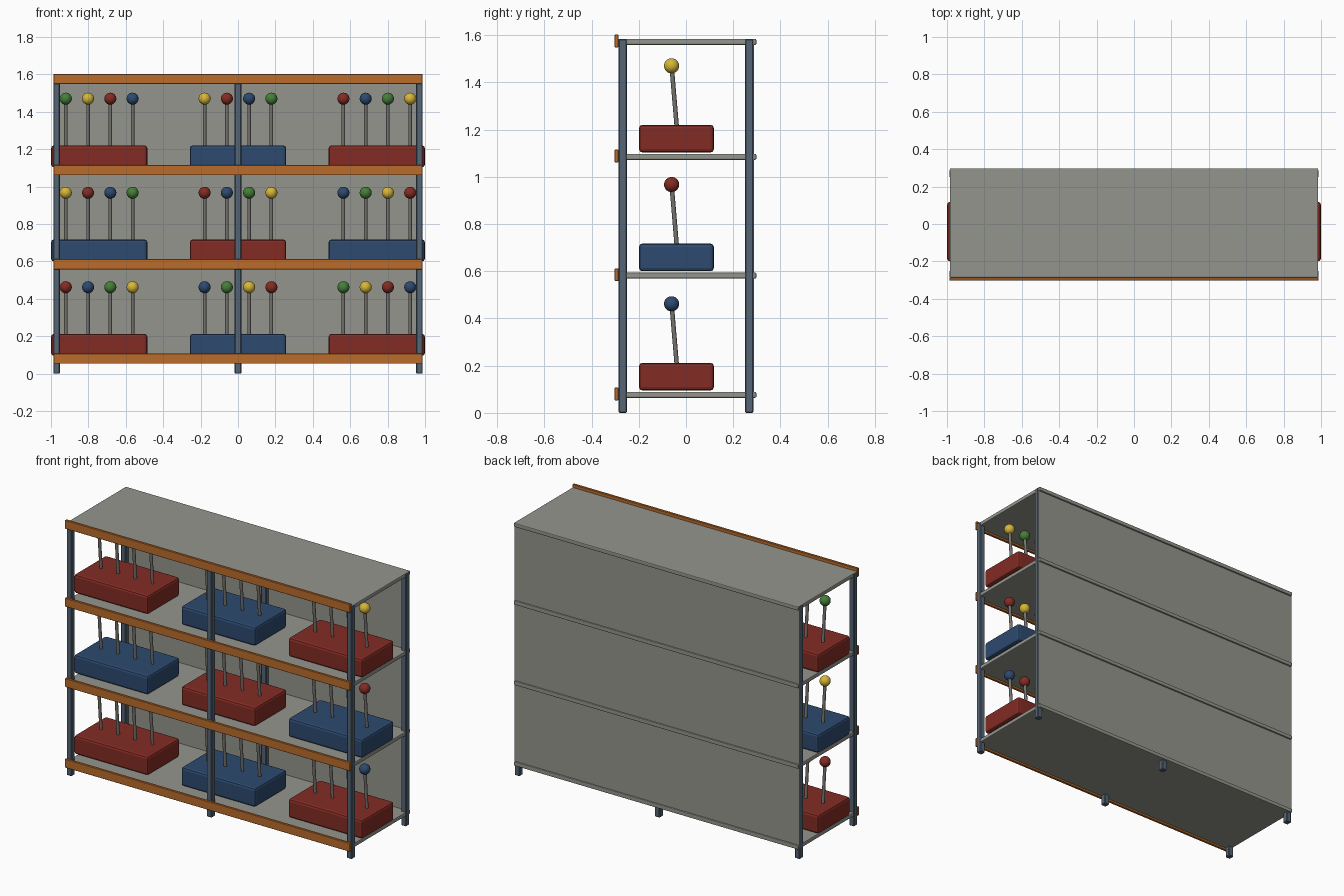
import bpy
import math
from mathutils import Vector

cube = bpy.data.objects.get("Cube")
if cube:
    bpy.data.objects.remove(cube, do_unlink=True)


def material(name, rgb):
    m = bpy.data.materials.new(name)
    m.use_nodes = True
    m.diffuse_color = (*rgb, 1)
    m.node_tree.nodes["Principled BSDF"].inputs["Base Color"].default_value = (*rgb, 1)
    return m


grey = material("panel grey", (0.30, 0.30, 0.27))
steel = material("steel blue", (0.09, 0.13, 0.18))
orange = material("orange", (0.50, 0.15, 0.025))
metal = material("rod metal", (0.18, 0.175, 0.16))
red = material("red", (0.23, 0.025, 0.017))
blue = material("blue", (0.026, 0.068, 0.16))
green = material("green", (0.06, 0.21, 0.04))
yellow = material("yellow", (0.68, 0.47, 0.04))


def box(name, lo, hi, mat, bevel=0.0, segments=1):
    """Box between two corners, with optionally bevelled edges."""
    lo, hi = Vector(lo), Vector(hi)
    bpy.ops.mesh.primitive_cube_add(size=1, location=(lo + hi) / 2)
    ob = bpy.context.object
    ob.name = name
    ob.scale = hi - lo
    bpy.ops.object.transform_apply(location=False, rotation=False, scale=True)
    ob.data.materials.append(mat)
    if bevel:
        mod = ob.modifiers.new("bevel", "BEVEL")
        mod.width = bevel
        mod.segments = segments
    return ob


def rod(name, a, b, radius, mat):
    """Cylinder between two points."""
    a, b = Vector(a), Vector(b)
    bpy.ops.mesh.primitive_cylinder_add(vertices=16, radius=radius, depth=(b - a).length,
                                        location=(a + b) / 2)
    ob = bpy.context.object
    ob.name = name
    ob.rotation_euler = (b - a).to_track_quat("Z", "Y").to_euler()
    ob.data.materials.append(mat)
    bpy.ops.object.shade_smooth_by_angle(angle=math.radians(40))


def knob(name, centre, radius, mat):
    bpy.ops.mesh.primitive_uv_sphere_add(segments=24, ring_count=16, radius=radius, location=centre)
    ob = bpy.context.object
    ob.name = name
    ob.data.materials.append(mat)
    bpy.ops.object.shade_smooth()


HALF = 0.987
shelf_tops = [0.089, 0.594, 1.097, 1.584]

# Upright posts, three in front and three behind
for side, y in (("front", -0.268), ("back", 0.268)):
    for place, x in (("right", -0.97), ("middle", 0), ("left", 0.97)):
        box(f"{side}_post_{place}", (x - 0.0175, y - 0.0175, 0), (x + 0.0175, y + 0.0175, 1.583),
            steel, 0.004)

# Shelves with orange front rails
for i, top in enumerate(shelf_tops):
    box(f"shelf_{i}", (-HALF + 0.002, -0.287, top - 0.025), (HALF - 0.002, 0.298, top),
        grey, 0.005, 2)
    mid = top - 0.009
    box(f"front_rail_{i}", (-HALF, -0.302, mid - 0.027), (HALF, -0.286, mid + 0.027),
        orange, 0.002)

# Back panel
box("back_panel", (-HALF + 0.001, 0.276, 0.066), (HALF - 0.001, 0.288, 1.575), grey)

# Bases with four leaning rods and knobs each
cycle = [red, blue, green, yellow]
for row, top in enumerate(shelf_tops[:3]):
    for col, x in enumerate((-0.742, 0, 0.742)):
        tag = f"{row}_{col}"
        box(f"base_{tag}", (x - 0.257, -0.199, top + 0.006), (x + 0.257, 0.118, top + 0.123),
            red if (row + col) % 2 == 0 else blue, 0.014, 2)
        for k in range(4):
            kx = x + (k - 1.5) * 0.119
            head = (kx, -0.061, top + 0.373)
            rod(f"rod_{tag}_{k}", (kx, -0.038, top + 0.1), head, 0.0095, metal)
            knob(f"knob_{tag}_{k}", head, 0.032, cycle[(col - row + k) % 4])
